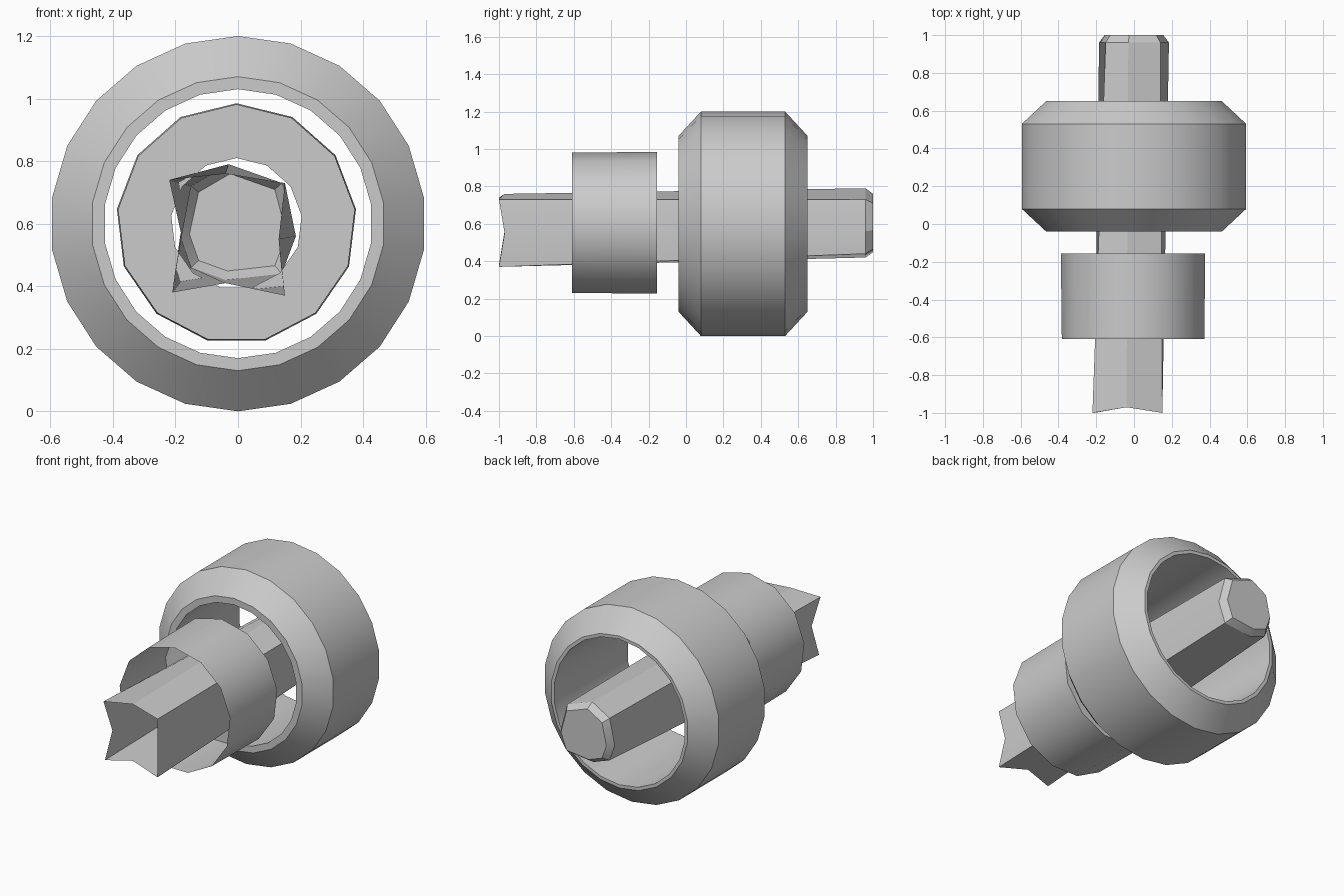
import bpy, bmesh, math

cube = bpy.data.objects.get("Cube")
if cube:
    bpy.data.objects.remove(cube)

grey = bpy.data.materials.new("plain_grey")
grey.use_nodes = True
colour = (0.6, 0.6, 0.6, 1)
grey.diffuse_color = colour
grey.node_tree.nodes["Principled BSDF"].inputs["Base Color"].default_value = colour


def circle(radius, y, sides, x=0.0, z=0.6, turn=0.0):
    """Polygon round the shaft axis, starting at the top."""
    step = math.tau / sides
    return [(x + radius * math.sin(i * step + turn), y, z + radius * math.cos(i * step + turn))
            for i in range(sides)]


def loft(name, rings, closed=False, cap_end=False, outward=True):
    """Skin a sequence of equal-sided rings."""
    bm = bmesh.new()
    loops = [[bm.verts.new(p) for p in ring] for ring in rings]
    pairs = list(zip(loops, loops[1:]))
    if closed:
        pairs.append((loops[-1], loops[0]))
    for a, b in pairs:
        n = len(a)
        for i in range(n):
            j = (i + 1) % n
            bm.faces.new((a[i], b[i], b[j], a[j]))
    if cap_end:
        bm.faces.new(loops[-1])
    bmesh.ops.recalc_face_normals(bm, faces=bm.faces[:])
    mesh = bpy.data.meshes.new(name)
    bm.to_mesh(mesh)
    bm.free()
    obj = bpy.data.objects.new(name, mesh)
    bpy.context.collection.objects.link(obj)
    mesh.materials.append(grey)
    bpy.ops.object.select_all(action="DESELECT")
    obj.select_set(True)
    bpy.context.view_layer.objects.active = obj
    bpy.ops.object.shade_smooth_by_angle(angle=math.radians(28))
    return obj


# Large bevelled ring with an open bore
ring_profile = [(0.43, -0.04), (0.47, -0.04), (0.6, 0.08), (0.6, 0.53), (0.47, 0.65), (0.45, 0.65)]
loft("outer_ring", [circle(r, y, 22) for r, y in ring_profile], closed=True)

# Cup-shaped hub, open at the front, with a bored back wall
hub_profile = [(0.38, -0.61), (0.385, -0.155), (0.21, -0.155)]
loft("hub_cup", [circle(r, y, 13, x=-0.005) for r, y in hub_profile])

# Hollow shaft: notched square mouth running back to a bevelled octagonal end
mouth = [(-0.04, 0.76), (0.15, 0.73), (0.13, 0.55), (0.15, 0.37),
         (-0.04, 0.41), (-0.21, 0.38), (-0.18, 0.56), (-0.22, 0.74)]
back = [(-0.03, 0.79), (0.14, 0.73), (0.185, 0.56), (0.14, 0.44),
        (-0.04, 0.42), (-0.15, 0.46), (-0.185, 0.56), (-0.15, 0.72)]
front_ring = [(x, -1.0 if i % 2 else -0.97, z) for i, (x, z) in enumerate(mouth)]
back_ring = [(x, 0.96, z) for x, z in back]
tip_ring = [(x * 0.84, 1.0, 0.6 + (z - 0.6) * 0.84) for x, z in back]
loft("shaft", [front_ring, back_ring, tip_ring], cap_end=True)
